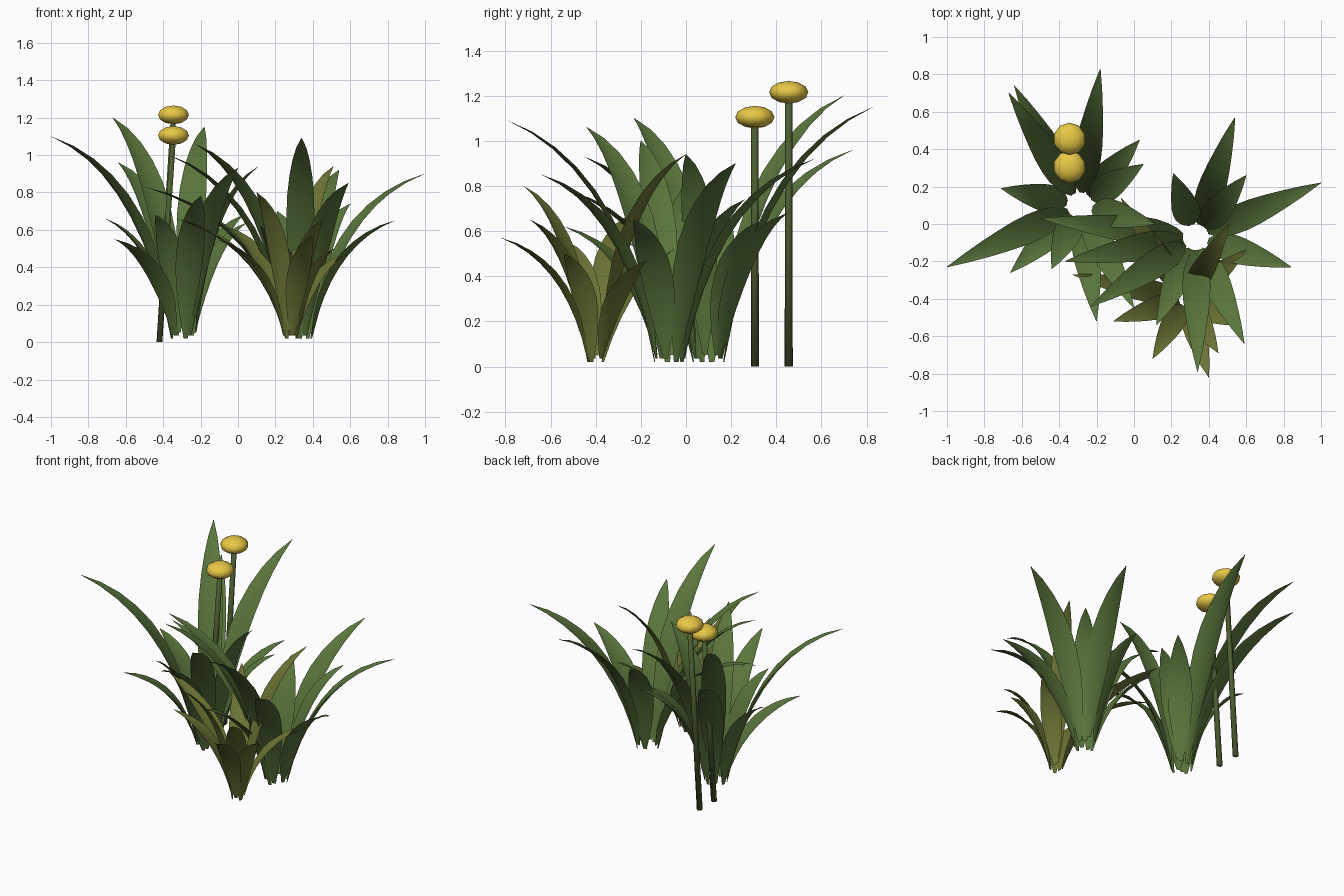
import bpy, bmesh, math
from mathutils import Vector, Matrix

if "Cube" in bpy.data.objects:
    bpy.data.objects.remove(bpy.data.objects["Cube"])


def material(name, color):
    m = bpy.data.materials.new(name)
    m.diffuse_color = (*color, 1)
    m.use_nodes = True
    m.node_tree.nodes["Principled BSDF"].inputs["Base Color"].default_value = m.diffuse_color
    return m


GREEN = material("leaf_green", (0.10, 0.18, 0.045))
OLIVE = material("leaf_olive", (0.15, 0.17, 0.035))
STEM = material("stem_green", (0.07, 0.11, 0.03))
YELLOW = material("flower_yellow", (0.80, 0.58, 0.06))

# half-width of a blade along its length, as a share of the widest point
WIDTHS = [0.15, 0.50, 0.76, 0.94, 1.0, 0.96, 0.82, 0.62, 0.36, 0.02]


def finish(bm, name, mat):
    mesh = bpy.data.meshes.new(name)
    bm.to_mesh(mesh)
    bm.free()
    mesh.materials.append(mat)
    mesh.polygons.foreach_set("use_smooth", [True] * len(mesh.polygons))
    obj = bpy.data.objects.new(name, mesh)
    bpy.context.collection.objects.link(obj)
    return obj


def add_blade(bm, center, tip, base_z, width, ring):
    """Arching, gently folded leaf from the clump's base ring to its tip."""
    flat = Vector((tip[0] - center[0], tip[1] - center[1], 0))
    reach = flat.length
    out = flat.normalized()
    side = Vector((-out.y, out.x, 0))
    p0, p1, p2 = (ring, base_z), (ring + 0.22 * reach, 0.80 * tip[2]), (reach, tip[2])
    rows = []
    n = len(WIDTHS)
    for i, w in enumerate(WIDTHS):
        t = i / (n - 1)
        a, b, c = (1 - t) ** 2, 2 * t * (1 - t), t * t
        r = a * p0[0] + b * p1[0] + c * p2[0]
        z = a * p0[1] + b * p1[1] + c * p2[1]
        dr = (1 - t) * (p1[0] - p0[0]) + t * (p2[0] - p1[0])
        dz = (1 - t) * (p1[1] - p0[1]) + t * (p2[1] - p1[1])
        up = (out * -dz + Vector((0, 0, dr))).normalized()
        mid = Vector((center[0], center[1], z)) + out * r
        h = width * 0.5 * w
        rows.append([bm.verts.new(mid + side * (h * s) + up * (0.28 * h * abs(s)))
                     for s in (-1, 0, 1)])
    for lo, hi in zip(rows, rows[1:]):
        for k in range(2):
            bm.faces.new((lo[k], lo[k + 1], hi[k + 1], hi[k]))


def clump(name, center, tips, mat, width, ring):
    bm = bmesh.new()
    for i, tip in enumerate(tips):
        add_blade(bm, center, tip, 0.02 + 0.015 * (i % 3), width, ring)
    finish(bm, name, mat)


# leaf clumps: each leaf is given by its tip
clump("left_leaf_clump", (-0.29, 0.10), [
    (-1.00, -0.23, 1.10), (-0.67, 0.70, 1.20), (-0.64, 0.74, 0.96),
    (-0.18, 0.83, 1.15), (0.03, 0.45, 0.68), (0.05, 0.32, 0.64),
    (-0.71, 0.19, 0.66), (-0.66, -0.26, 0.55), (-0.44, -0.24, 0.68),
    (-0.20, -0.52, 0.78), (0.00, -0.45, 0.93), (0.11, 0.00, 0.94)],
    GREEN, 0.15, 0.07)
clump("right_leaf_clump", (0.33, -0.07), [
    (1.00, 0.22, 0.90), (0.84, -0.23, 0.65), (0.54, 0.57, 0.92),
    (0.60, 0.26, 0.74), (0.21, 0.27, 0.70), (-0.50, 0.03, 0.83),
    (-0.37, -0.20, 1.00), (-0.23, -0.44, 1.06), (0.12, -0.54, 0.62),
    (0.34, -0.79, 1.09), (0.59, -0.64, 0.85)],
    GREEN, 0.15, 0.07)
clump("front_leaf_clump", (0.28, -0.40), [
    (0.10, -0.72, 0.80), (0.40, -0.82, 0.57), (0.45, -0.69, 0.65),
    (0.52, -0.54, 0.50), (-0.11, -0.52, 0.55), (-0.33, -0.27, 0.66),
    (-0.07, 0.14, 0.62), (0.60, -0.14, 0.48), (0.51, 0.00, 0.94)],
    OLIVE, 0.125, 0.04)

# flowers: leaning stem with a flattened round head
for label, y, head_z in (("near", 0.305, 1.105), ("far", 0.455, 1.215)):
    base, top = Vector((-0.42, y, 0)), Vector((-0.345, y, head_z))
    bm = bmesh.new()
    bmesh.ops.create_cone(bm, cap_ends=True, segments=6, radius1=0.018,
                          radius2=0.016, depth=head_z)
    for v in bm.verts:
        t = v.co.z / head_z + 0.5
        v.co = base.lerp(top, t) + Vector((v.co.x, v.co.y, 0))
    finish(bm, label + "_flower_stem", STEM)

    bm = bmesh.new()
    bmesh.ops.create_uvsphere(bm, u_segments=10, v_segments=6, radius=1)
    bmesh.ops.transform(bm, verts=bm.verts, matrix=Matrix.Translation(top)
                        @ Matrix.Diagonal((0.087, 0.087, 0.05, 1)))
    finish(bm, label + "_flower_head", YELLOW)
